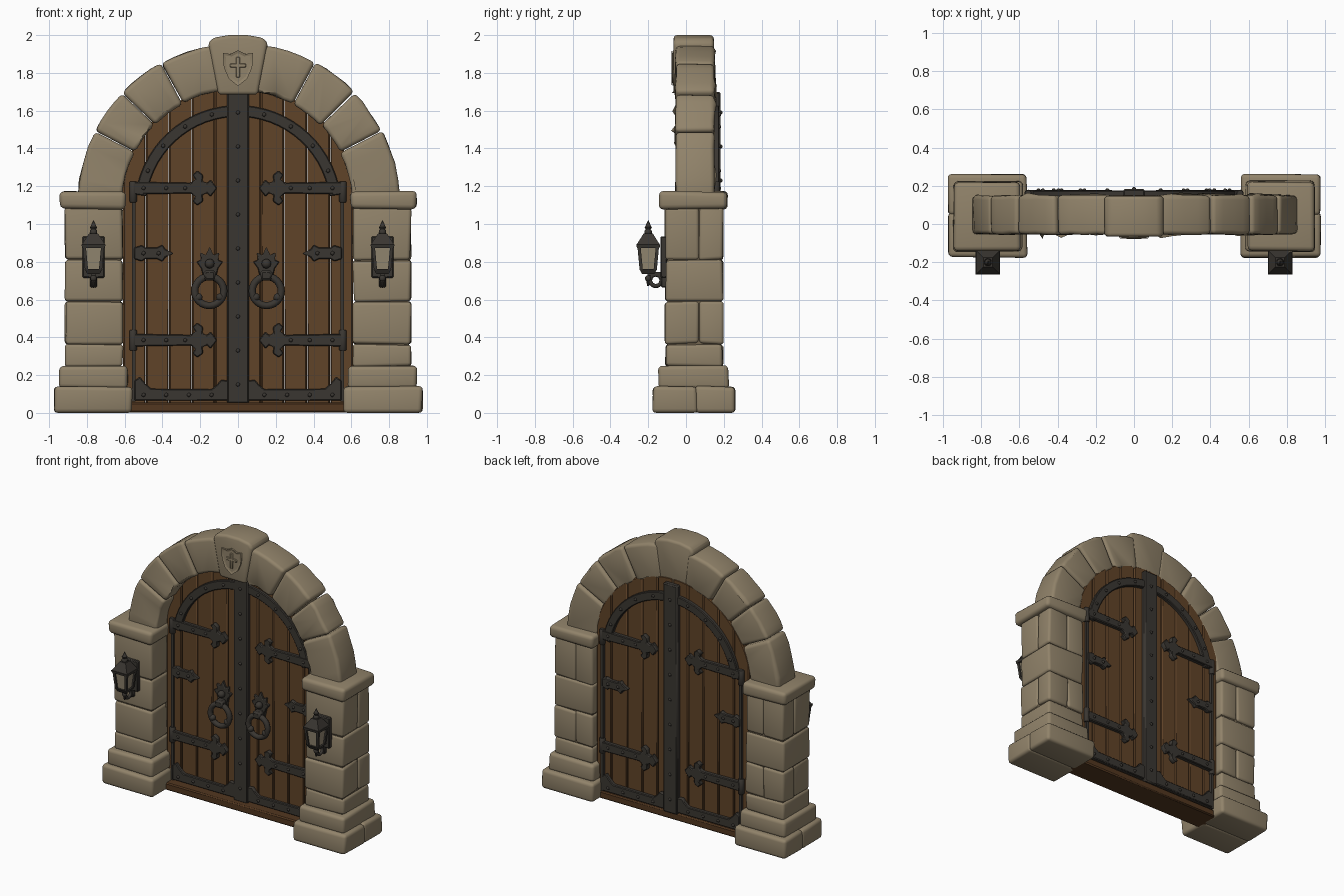
import bpy, bmesh, math, random
from mathutils import Matrix, Vector

if "Cube" in bpy.data.objects:
    bpy.data.objects.remove(bpy.data.objects["Cube"])

random.seed(4)


def material(name, rgb):
    m = bpy.data.materials.new(name)
    m.diffuse_color = (*rgb, 1)
    m.use_nodes = True
    m.node_tree.nodes["Principled BSDF"].inputs["Base Color"].default_value = m.diffuse_color
    return m


STONE = material("sandstone", (0.285, 0.228, 0.145))
MORTAR = material("mortar", (0.17, 0.13, 0.08))
WOOD = material("oak wood", (0.118, 0.056, 0.021))
DARK_WOOD = material("dark wood", (0.085, 0.038, 0.014))
IRON = material("wrought iron", (0.042, 0.037, 0.031))
GLASS = material("lantern glass", (0.30, 0.25, 0.17))


def finish(bm, name, mat, bevel=0, segments=2, jitter=0):
    """Roughen, bevel sharp edges, mark shading, and make the object."""
    bmesh.ops.recalc_face_normals(bm, faces=bm.faces)
    for v in bm.verts:
        if jitter:
            r = [random.uniform(-jitter, jitter) for _ in range(3)]
            v.co += Vector((r[0], r[1], r[2] if v.co.z > 0.01 else 0))
    if bevel:
        edges = [e for e in bm.edges if e.is_manifold and e.calc_face_angle(0) > 0.5]
        bmesh.ops.bevel(bm, geom=edges, offset=bevel, segments=segments,
                        profile=0.5, affect='EDGES', clamp_overlap=True)
    for f in bm.faces:
        f.smooth = True
    for e in bm.edges:
        e.smooth = e.calc_face_angle(0) < math.radians(42)
    me = bpy.data.meshes.new(name)
    bm.to_mesh(me)
    bm.free()
    me.materials.append(mat)
    ob = bpy.data.objects.new(name, me)
    bpy.context.collection.objects.link(ob)
    return ob


def prism(name, pts, y0, y1, mat, bevel=0, segments=1, jitter=0):
    """Extrude an x-z outline from y0 to y1."""
    bm = bmesh.new()
    a = [bm.verts.new((x, y0, z)) for x, z in pts]
    b = [bm.verts.new((x, y1, z)) for x, z in pts]
    bm.faces.new(a)
    bm.faces.new(b[::-1])
    for i in range(len(pts)):
        j = (i + 1) % len(pts)
        bm.faces.new((a[j], a[i], b[i], b[j]))
    return finish(bm, name, mat, bevel, segments, jitter)


def box(name, x0, x1, y0, y1, z0, z1, mat, **kw):
    return prism(name, [(x0, z0), (x1, z0), (x1, z1), (x0, z1)], y0, y1, mat, **kw)


def cone(name, loc, r1, r2, h, mat, sides=4, bevel=0):
    """Frustum standing on loc; with four sides r is the half width."""
    k = math.sqrt(2) if sides == 4 else 1
    bm = bmesh.new()
    bmesh.ops.create_cone(bm, cap_ends=True, segments=sides, radius1=r1 * k, radius2=r2 * k, depth=h,
                          matrix=Matrix.Translation((loc[0], loc[1], loc[2] + h / 2))
                          @ Matrix.Rotation(math.pi / 4, 4, 'Z'))
    return finish(bm, name, mat, bevel, 1)


def ball(name, loc, r, mat, sub=1):
    bm = bmesh.new()
    bmesh.ops.create_icosphere(bm, subdivisions=sub, radius=r, matrix=Matrix.Translation(loc))
    return finish(bm, name, mat)


def ring(name, loc, R, r, mat, axis):
    bpy.ops.mesh.primitive_torus_add(major_radius=R, minor_radius=r, major_segments=24, minor_segments=8,
                                     location=loc, rotation=(math.pi / 2, 0, 0) if axis == 'Y' else (0, math.pi / 2, 0))
    ob = bpy.context.object
    ob.name = name
    ob.data.materials.append(mat)
    for p in ob.data.polygons:
        p.use_smooth = True


def sector(r0, r1, a0, a1, n, cz):
    """Outline of a piece of a ring centred on (0, cz), angles in degrees."""
    ang = [math.radians(a0 + (a1 - a0) * i / n) for i in range(n + 1)]
    return ([(r1 * math.cos(t), cz + r1 * math.sin(t)) for t in ang]
            + [(r0 * math.cos(t), cz + r0 * math.sin(t)) for t in reversed(ang)])


def flip(pts, s):
    return [(x * s, z) for x, z in pts]


def strap_outline(half, z):
    """Strap running inward from x = 0.55, symmetric about height z."""
    top = [(0.55 - u, z + v) for u, v in half]
    return top + [(x, 2 * z - zz) for x, zz in reversed(top) if zz > z]


FLEUR = [(0, .033), (.30, .028), (.325, .045), (.308, .07), (.335, .092), (.365, .07),
         (.362, .036), (.385, .026), (.405, .045), (.44, .0)]
SPEAR = [(0, .03), (.04, .043), (.06, .03), (.12, .03), (.15, .045), (.165, .022), (.21, 0)]
CORNERS = [(.05, .065), (.548, .065), (.548, .17), (.52, .19), (.49, .155), (.46, .128),
           (.14, .125), (.11, .15), (.09, .175), (.05, .17)]
CROWN = [(-.03, .70), (.03, .70), (.045, .765), (.07, .80), (.045, .81), (.05, .85), (.02, .835),
         (0, .88), (-.02, .835), (-.05, .85), (-.045, .81), (-.07, .80), (-.045, .765)]

for s in (1, -1):
    def stone(name, x0, x1, y0, y1, z0, z1, bevel=0.018):
        box(name, s * x0, s * x1, y0, y1, z0, z1, STONE, bevel=bevel, segments=3, jitter=0.005)

    # pillar: plinth, second tier, stone courses, cap
    stone("pillar_plinth_front", .56, .975, -.175, .06, 0, .14, .022)
    stone("pillar_plinth_back", .56, .975, .05, .26, 0, .14, .022)
    stone("pillar_tier", .585, .945, -.145, .225, .13, .25, .022)
    box("pillar_core", s * .622, s * .903, -.098, .183, .1, 1.1, MORTAR)
    levels = [.245, .365, .59, .81, 1.09]
    for i in range(4):
        z0, z1 = levels[i], levels[i + 1]
        if i % 2:
            stone("pillar_stone_front", .61, .915, -.11, .07, z0, z1)
            stone("pillar_stone_back", .61, .75, .067, .195, z0, z1)
            stone("pillar_stone_back", .747, .915, .067, .195, z0, z1)
        else:
            stone("pillar_stone", .61, .915, -.11, .195, z0, z1)
    stone("pillar_cap", .595, .945, -.14, .22, 1.08, 1.172, .025)

    # arch stones
    cuts = [3, 27.3, 44, 61.5, 82]
    for a0, a1 in zip(cuts, cuts[1:]):
        d = random.uniform(-.006, .008)
        prism("arch_stone", flip(sector(.612 - d, .853 + d, a0 + .2, a1 - .2, 4, 1.1), s),
              -.055, .15, STONE, .022, 3, .003)

    # door planks, topped by the arch curve
    for i in range(5):
        x0, x1 = .122 * i + .001, .122 * (i + 1) - .001
        xs = [x1 + (x0 - x1) * k / 4 for k in range(5)]
        top = [(x, 1.1 + math.sqrt(.632 ** 2 - x * x)) for x in xs]
        prism("door_plank", flip([(x0, .045), (x1, .045)] + top, s), .055, .15,
              WOOD, .007)

    # ironwork on both door sides
    for y0, y1, yr in ((.032, .06, .032), (.145, .176, .176)):
        prism("iron_arch_band", flip(sector(.488, .548, 8, 86, 14, 1.08), s), y0, y1, IRON, .005)
        prism("iron_top_strap", flip(strap_outline(FLEUR, 1.19), s), y0 - .002, y1 + .002, IRON, .005)
        prism("iron_bottom_strap", flip(strap_outline(FLEUR, .385), s), y0 - .002, y1 + .002, IRON, .005)
        prism("iron_middle_spear", flip(strap_outline(SPEAR, .845), s), y0, y1, IRON, .005)
        prism("iron_bottom_rail", flip(CORNERS, s), y0, y1, IRON, .005)
        box("iron_door_edge", s * .543, s * .562, y0 + .006, y1 - .006, .06, 1.2, IRON)
        for z in (1.17, .385):
            cone("hinge_barrel", (s * .555, (y0 + y1) / 2, z - .055), .02, .02, .11, IRON, 10, .004)
        # rivets
        spots = [(x, z) for z in (1.19, .385) for x in (.5, .38, .28)]
        spots += [(x, .095) for x in (.5, .38, .26, .14)] + [(.5, .845), (.42, .845)]
        spots += [(.518 * math.cos(t), 1.08 + .518 * math.sin(t)) for t in (.4, .7, 1.0, 1.3)]
        for x, z in spots:
            ball("rivet", (s * x, yr, z), .012, IRON)

    # ring handle
    prism("handle_plate", [(s * .15 + x, z) for x, z in CROWN], .036, .06, IRON, .004)
    box("handle_hanger", s * .15 - .032, s * .15 + .032, -.012, .045, .70, .755, IRON, bevel=.012)
    ball("handle_boss", (s * .15, .025, .79), .026, IRON, 2)
    ring("handle_ring", (s * .152, .012, .645), .077, .019, IRON, 'Y')
    for a in (210, 330):
        t = math.radians(a)
        ball("handle_ring_knob", (s * .152 + .066 * math.cos(t), .01, .645 + .066 * math.sin(t)), .022, IRON, 2)

    # wall lantern
    lx, ly = s * .765, -.2
    box("lantern_wall_plate", lx - .058, lx + .058, -.135, -.1, .715, .935, IRON, bevel=.006)
    box("lantern_lower_plate", lx - .018, lx + .018, -.132, -.1, .665, .73, IRON, bevel=.005)
    ring("lantern_bracket_ring", (lx, -.16, .702), .03, .011, IRON, 'X')
    box("lantern_bracket_arm", lx - .014, lx + .014, -.205, -.11, .728, .746, IRON)
    cone("lantern_base", (lx, ly, .735), .032, .048, .028, IRON)
    ball("lantern_finial", (lx, ly, .712), .018, IRON, 2)
    cone("lantern_finial_tip", (lx, ly, .672), .005, .012, .035, IRON, 8)
    cone("lantern_glass", (lx, ly, .76), .035, .046, .12, GLASS)
    for dx in (-1, 1):
        for dy in (-1, 1):
            bm = bmesh.new()
            bmesh.ops.create_cube(bm, size=1)
            for v in bm.verts:
                h = .049 if v.co.z > 0 else .037
                v.co = (lx + dx * h + v.co.x * .017, ly + dy * h + v.co.y * .017, .82 + v.co.z * .125)
            finish(bm, "lantern_post", IRON)
    cone("lantern_eave", (lx, ly, .874), .06, .064, .018, IRON)
    cone("lantern_roof", (lx, ly, .89), .062, .024, .06, IRON)
    ball("lantern_roof_knob", (lx, ly, .957), .021, IRON, 2)
    cone("lantern_spire_collar", (lx, ly, .972), .013, .02, .012, IRON, 8)
    cone("lantern_spire", (lx, ly, .982), .018, .001, .038, IRON, 8)

# centre post with rivets
box("door_centre_post", -.057, .057, .025, .183, .05, 1.70, IRON, bevel=.008)
for i in range(9):
    for y in (.025, .183):
        ball("post_rivet", (0, y, .15 + i * .18), .012, IRON)

# threshold
box("threshold", -.6, .6, -.015, .17, .002, .055, DARK_WOOD, bevel=.008)

# keystone with a raised shield and cross
prism("keystone", [(-.105, 1.685), (.105, 1.685), (.158, 1.955), (.135, 1.985), (.05, 2.0),
                   (-.05, 2.0), (-.135, 1.985), (-.158, 1.955)], -.066, .147, STONE, .02, 3)
SHIELD = [(0, -.10), (.05, -.06), (.075, 0), (.08, .075), (.04, .07), (0, .09)]
shield = SHIELD + [(-x, z) for x, z in reversed(SHIELD[1:5])]
prism("keystone_shield_rim", [(x, 1.83 + z) for x, z in shield], -.072, -.05, STONE, .004)
bm = bmesh.new()
outer = [bm.verts.new((x, -.077, 1.83 + z)) for x, z in shield]
inner = [bm.verts.new((x * .78, -.071, 1.83 + z * .78)) for x, z in shield]
for i in range(len(shield)):
    j = (i + 1) % len(shield)
    bm.faces.new((outer[i], outer[j], inner[j], inner[i]))
finish(bm, "keystone_shield_border", STONE)
box("keystone_cross_upright", -.011, .011, -.078, -.06, 1.775, 1.885, STONE, bevel=.004)
box("keystone_cross_bar", -.042, .042, -.078, -.06, 1.828, 1.85, STONE, bevel=.004)
